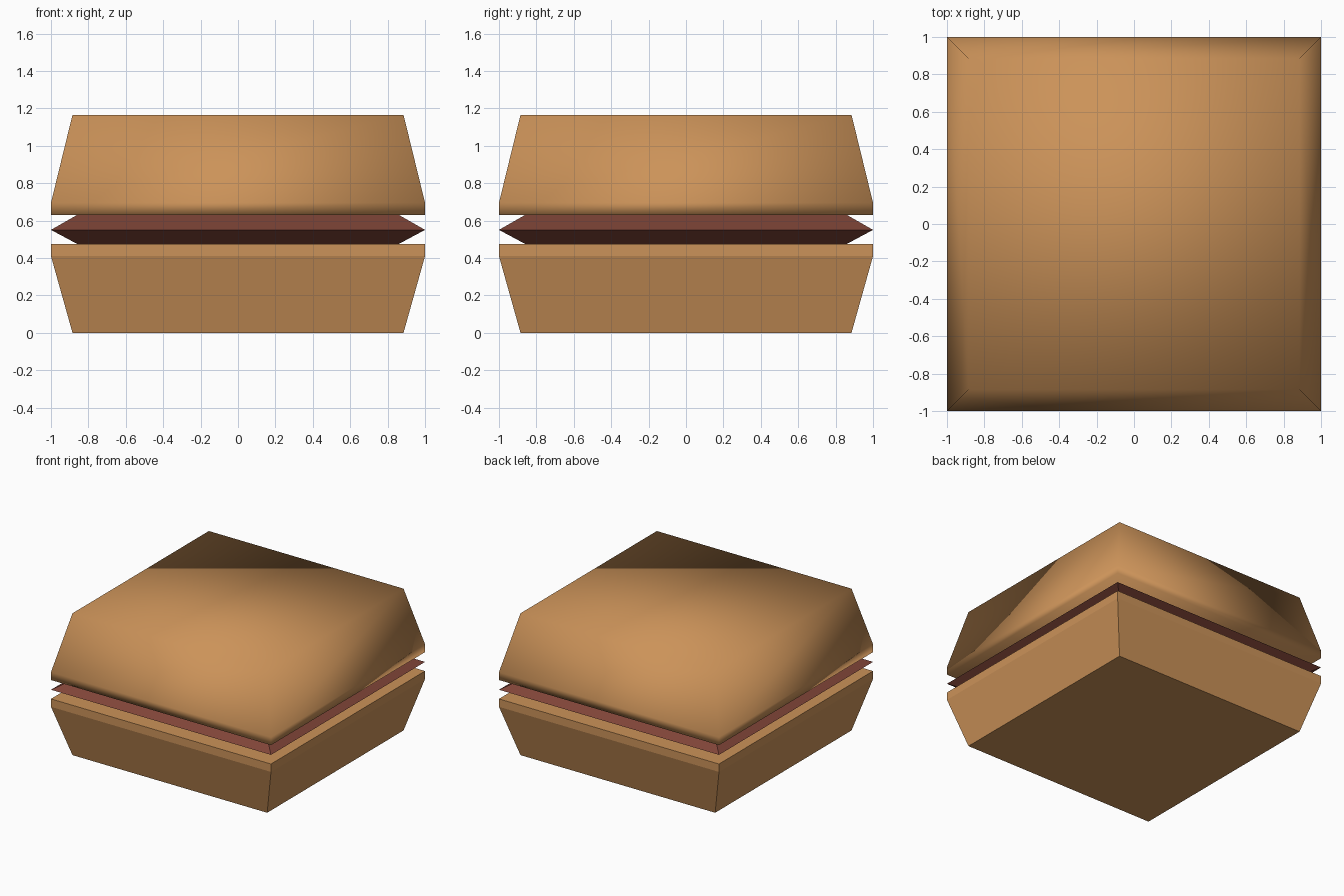
import bpy
import bmesh

if "Cube" in bpy.data.objects:
    bpy.data.objects.remove(bpy.data.objects["Cube"])


def material(name, color):
    mat = bpy.data.materials.new(name)
    mat.diffuse_color = (*color, 1)
    mat.use_nodes = True
    mat.node_tree.nodes["Principled BSDF"].inputs["Base Color"].default_value = mat.diffuse_color
    return mat


def square_stack(name, profile, mat, smooth=False):
    """Closed solid from square rings given as (half width, height)."""
    bm = bmesh.new()
    rings = []
    for h, z in profile:
        corners = ((-h, -h), (h, -h), (h, h), (-h, h))
        rings.append([bm.verts.new((x, y, z)) for x, y in corners])
    for low, high in zip(rings, rings[1:]):
        for i in range(4):
            j = (i + 1) % 4
            bm.faces.new((low[i], low[j], high[j], high[i]))
    bm.faces.new(rings[0][::-1])
    bm.faces.new(rings[-1])
    for face in bm.faces:
        face.smooth = smooth
    mesh = bpy.data.meshes.new(name)
    bm.to_mesh(mesh)
    bm.free()
    mesh.materials.append(mat)
    obj = bpy.data.objects.new(name, mesh)
    bpy.context.collection.objects.link(obj)
    return obj


bread = material("bread", (0.60, 0.29, 0.10))
meat = material("meat", (0.22, 0.06, 0.04))

# Bottom bun: widens upward, short vertical rim
square_stack("bottom_bun", [(0.885, 0), (1, 0.41), (1, 0.475)], bread)

# Patty: pointed rim between the buns
square_stack("patty", [(0.86, 0.475), (1, 0.55), (0.86, 0.63)], meat)

# Top bun: short vertical rim, tapers upward, smooth shaded
square_stack("top_bun", [(1, 0.63), (1, 0.695), (0.885, 1.165)], bread, smooth=True)
